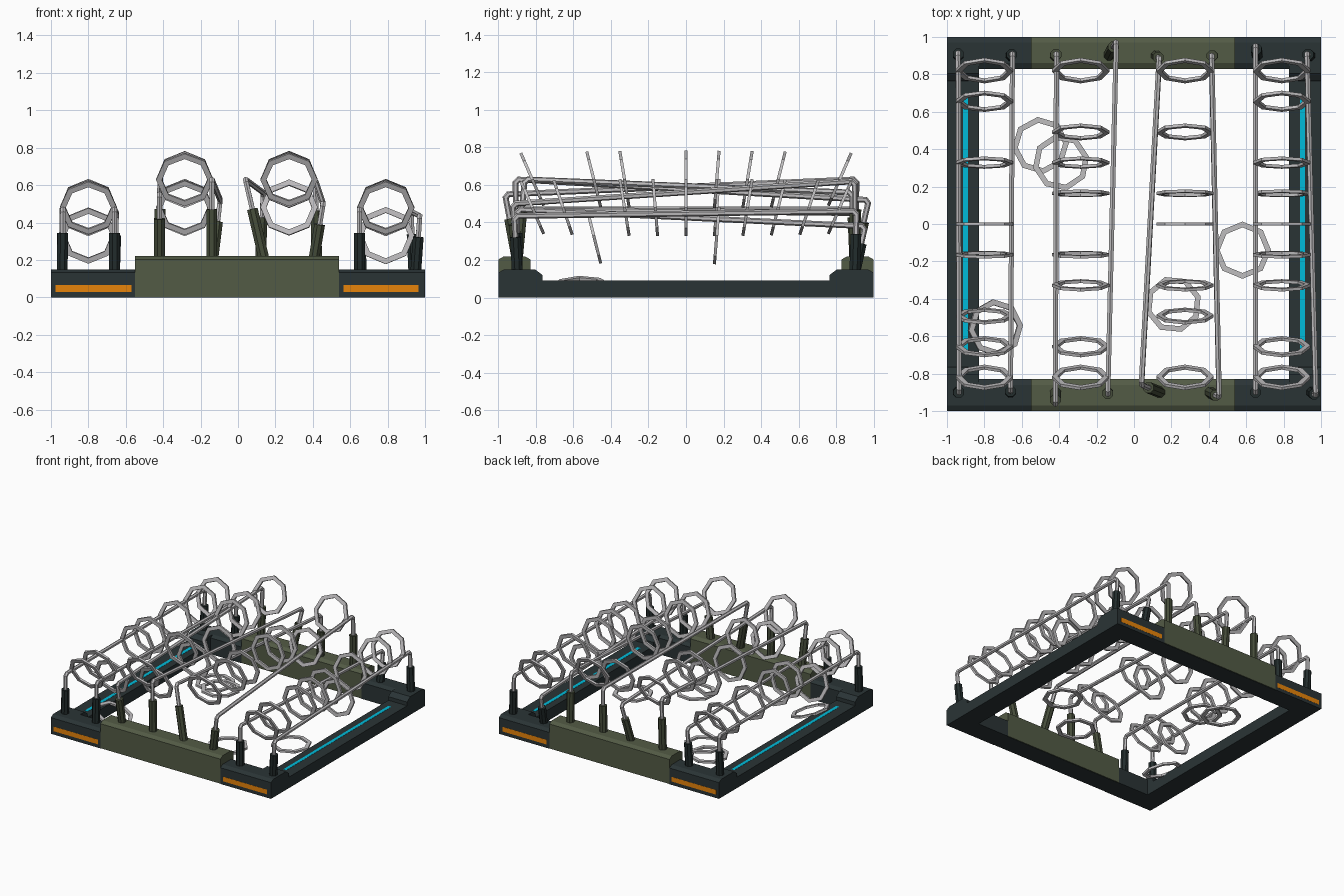
import bpy, bmesh, math
from mathutils import Vector, Matrix

old = bpy.data.objects.get("Cube")
if old:
    bpy.data.objects.remove(old, do_unlink=True)


def material(name, rgb):
    m = bpy.data.materials.new(name)
    m.use_nodes = True
    m.diffuse_color = (*rgb, 1)
    m.node_tree.nodes["Principled BSDF"].inputs["Base Color"].default_value = (*rgb, 1)
    return m


DARK = material("dark slate", (0.023, 0.034, 0.036))
DARK_POST = material("deep slate", (0.016, 0.025, 0.025))
GREEN = material("olive green", (0.086, 0.104, 0.06))
GREEN_POST = material("deep olive", (0.06, 0.073, 0.042))
ORANGE = material("orange", (0.8, 0.23, 0.003))
CYAN = material("cyan", (0.0, 0.5, 0.7))
STEEL = material("steel", (0.52, 0.51, 0.52))


def finish(name, bm, mat):
    bmesh.ops.recalc_face_normals(bm, faces=bm.faces)
    mesh = bpy.data.meshes.new(name)
    bm.to_mesh(mesh)
    bm.free()
    mesh.materials.append(mat)
    ob = bpy.data.objects.new(name, mesh)
    bpy.context.collection.objects.link(ob)


def box(name, x, y, z, mat):
    bm = bmesh.new()
    bmesh.ops.create_cube(bm, size=1)
    for v in bm.verts:
        v.co = [lo + (hi - lo) * (c + 0.5) for (lo, hi), c in zip((x, y, z), v.co)]
    finish(name, bm, mat)


def prism(name, profile, x0, x1, mat):
    """Extrude a (y, z) profile along x."""
    bm = bmesh.new()
    face = bm.faces.new([bm.verts.new((x0, y, z)) for y, z in profile])
    ext = bmesh.ops.extrude_face_region(bm, geom=[face])["geom"]
    bmesh.ops.translate(bm, vec=(x1 - x0, 0, 0),
                        verts=[g for g in ext if isinstance(g, bmesh.types.BMVert)])
    # the extrusion leaves the starting cap in place only once
    if not face.is_valid:
        bmesh.ops.holes_fill(bm, edges=bm.edges)
    finish(name, bm, mat)


def bridge(bm, A, B):
    for k in range(len(A)):
        j = (k + 1) % len(A)
        bm.faces.new((A[k], A[j], B[j], B[k]))


def tube(name, points, radius, sides, mat):
    """Sweep a polygon along an open path with mitred corners."""
    pts = [Vector(p) for p in points]
    dirs = [(b - a).normalized() for a, b in zip(pts, pts[1:])]
    normal = dirs[0].cross(dirs[1]).normalized() if len(dirs) > 1 else dirs[0].orthogonal()
    bm = bmesh.new()
    loops = []
    for p, d1, d2 in zip(pts, dirs[:1] + dirs, dirs + dirs[-1:]):
        t = (d1 + d2).normalized()
        side = (normal - t * normal.dot(t)).normalized()
        out = t.cross(side) / t.dot(d1)
        loops.append([bm.verts.new(p + radius * (side * math.cos(q) + out * math.sin(q)))
                      for q in [math.tau * (k + 0.5) / sides for k in range(sides)]])
    for A, B in zip(loops, loops[1:]):
        bridge(bm, A, B)
    bm.faces.new(loops[0])
    bm.faces.new(loops[-1])
    finish(name, bm, mat)


def ring(name, centre, rotation):
    """Flat eight-sided band around the local y axis."""
    bm = bmesh.new()
    loops = []
    for a in [math.tau * k / 8 for k in range(8)]:
        loops.append([bm.verts.new(rotation @ Vector((r * math.sin(a), y, r * math.cos(a)))
                                   + Vector(centre))
                      for r, y in ((0.122, -0.008), (0.153, -0.008), (0.153, 0.008), (0.122, 0.008))])
    for i in range(8):
        bridge(bm, loops[i - 1], loops[i])
    finish(name, bm, STEEL)


# Frame: stepped side rails with light strips
half = [(-1, 0), (-1, 0.133), (-0.97, 0.15), (-0.805, 0.15), (-0.765, 0.12), (-0.765, 0.09)]
rail = half + [(-y, z) for y, z in reversed(half)]
for s, side in ((1, "left"), (-1, "right")):
    prism(side + "_rail", rail, s * 0.83, s, DARK)
    box(side + "_light_strip", sorted((s * 0.888, s * 0.915)), (-0.68, 0.68), (0.086, 0.0915), CYAN)


# Frame: end beams with raised covers and orange marker plates
def beam_profile(s, top, bottom=0):
    return [(s * y, z) for y, z in ((1, bottom), (1, top - 0.017), (0.97, top), (0.86, top),
                                    (0.83, top - 0.017), (0.83, bottom))]


for s, end in ((-1, "front"), (1, "back")):
    prism(end + "_beam_cover", beam_profile(s, 0.22, 0.002), -0.55, 0.54, GREEN)
    box(end + "_beam_core", (-0.6, 0.6), sorted((s * 0.995, s * 0.835)), (0, 0.1), DARK)
    for x0, x1, side in ((-0.83, -0.55, "right"), (0.54, 0.83, "left")):
        prism(f"{end}_{side}_corner", beam_profile(s, 0.15), x0, x1, DARK)
    for x0, x1, side in ((-0.975, -0.57, "right"), (0.565, 0.965, "left")):
        box(f"{end}_{side}_marker", (x0, x1), sorted((s * 0.995, s * 1.001)), (0.028, 0.066), ORANGE)

# Rods: front base x, front bend, back bend, back base x
rods = [
    (-0.94, (-0.935, -0.9, 0.47), (-0.94, 0.915, 0.47), -0.94),
    (-0.66, (-0.66, -0.89, 0.47), (-0.65, 0.91, 0.45), -0.66),
    (-0.42, (-0.42, -0.965, 0.55), (-0.415, 0.91, 0.63), -0.42),
    (-0.14, (-0.14, -0.91, 0.63), (-0.095, 0.975, 0.52), -0.135),
    (0.14, (0.04, -0.86, 0.63), (0.135, 0.885, 0.56), 0.12),
    (0.405, (0.455, -0.925, 0.5), (0.415, 0.9, 0.62), 0.42),
    (0.65, (0.65, -0.9, 0.47), (0.65, 0.955, 0.38), 0.66),
    (0.95, (0.972, -0.915, 0.435), (0.925, 0.91, 0.46), 0.94),
]
for i, (xf, front, back, xb) in enumerate(rods):
    inner = 2 <= i <= 5
    f, b = Vector(front), Vector(back)
    starts = []
    for bend, x, s, end in ((f, xf, -1, "front"), (b, xb, 1, "back")):
        base = Vector((x, s * 0.9, 0.2 if inner else 0.13))
        tube(f"{end}_post_{i + 1}", [base, base.lerp(bend, 0.63)], 0.031, 8,
             GREEN_POST if inner else DARK_POST)
        starts.append(base.lerp(bend, 0.55))
    along = (b - f).normalized() * 0.018
    tube(f"rod_{i + 1}",
         [starts[0], f - (f - starts[0]).normalized() * 0.018, f + along,
          b - along, b - (b - starts[1]).normalized() * 0.018, starts[1]],
         0.0155, 6, STEEL)

# Hanging rings: lane x, height, occupied slots, sagging slots
STEP = 0.164
lanes = [
    (-0.8, 0.48, (5, 4, 2, 0, -1, -3, -4, -5), (-3,)),
    (-0.285, 0.63, (5, 3, 2, 1, -1, -2, -4, -5), (1, -1, -4)),
    (0.273, 0.63, (5, 3, 1, 0, -2, -3, -5), (3,)),
    (0.79, 0.48, (5, 4, 2, 1, 0, -1, -2, -4, -5), (1,)),
]
for n, (x, z, slots, sagging) in enumerate(lanes):
    for slot in slots:
        y = slot * STEP
        ring(f"ring_lane_{n + 1}", (x, y, z - (0.15 if slot in sagging else 0)),
             Matrix.Rotation(-0.5 * y, 3, "X"))

# Fallen rings lying on the ground, one leaning on the rail
flat = Matrix.Rotation(math.pi / 2, 3, "X")
for x, y, z, lean, turn in ((-0.5, 0.42, 0.009, 0, 0.1), (-0.39, 0.33, 0.026, 0, 0.2),
                            (0.58, -0.14, 0.009, 0, 0), (0.21, -0.43, 0.009, 0, 0.3),
                            (-0.74, -0.555, 0.06, 0.32, 0.1)):
    ring("fallen_ring", (x, y, z),
         Matrix.Rotation(lean, 3, "Y") @ Matrix.Rotation(turn, 3, "Z") @ flat)
